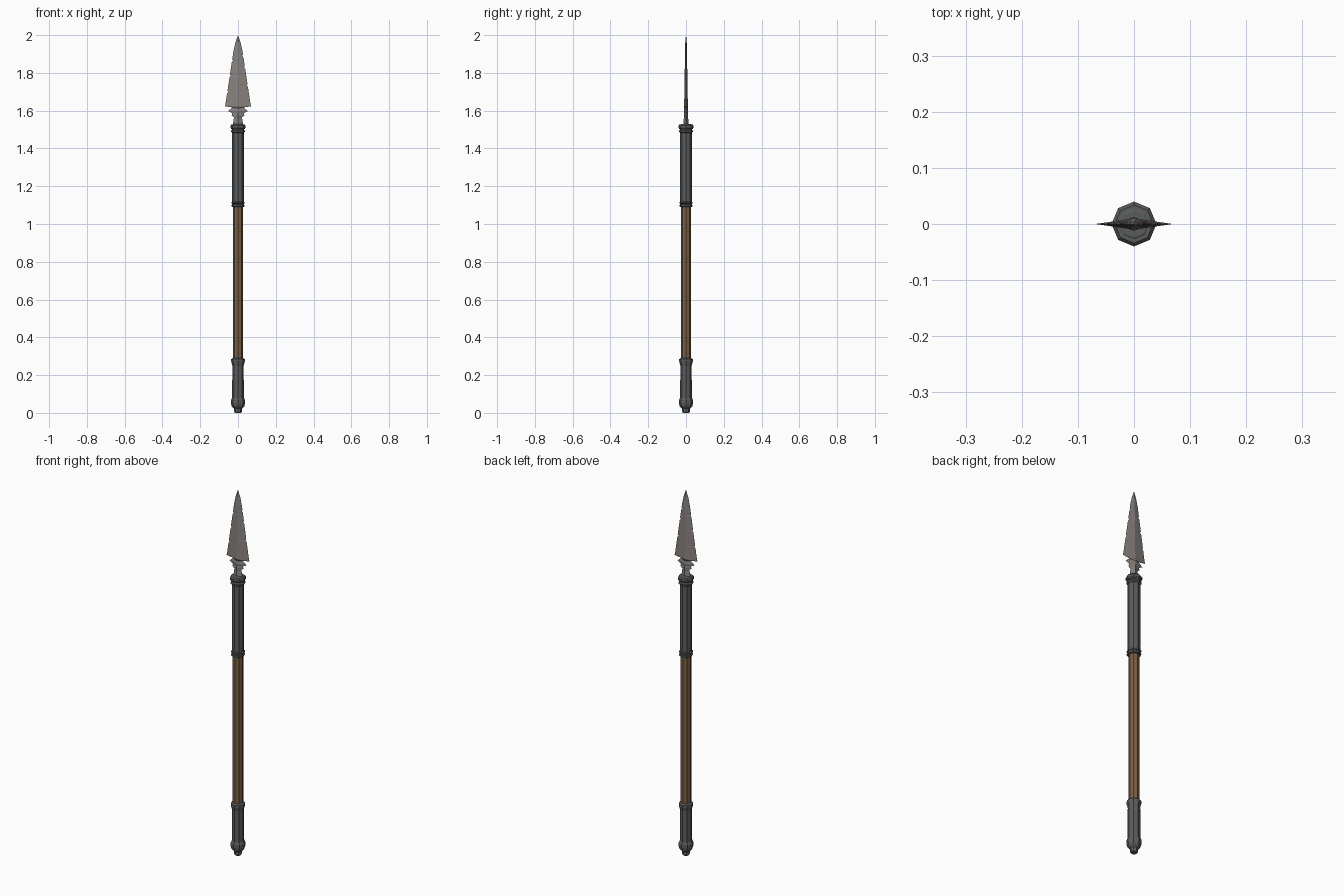
import bpy, bmesh, math

if "Cube" in bpy.data.objects:
    bpy.data.objects.remove(bpy.data.objects["Cube"])


def material(name, rgb):
    m = bpy.data.materials.new(name)
    m.diffuse_color = (*rgb, 1)
    m.use_nodes = True
    m.node_tree.nodes["Principled BSDF"].inputs["Base Color"].default_value = m.diffuse_color
    return m


steel = material("worn steel", (0.25, 0.225, 0.21))
iron = material("dark iron", (0.105, 0.11, 0.108))
wood = material("brown wood", (0.20, 0.115, 0.058))


def finish(bm, name, mat):
    bmesh.ops.recalc_face_normals(bm, faces=bm.faces)
    me = bpy.data.meshes.new(name)
    bm.to_mesh(me)
    bm.free()
    me.materials.append(mat)
    ob = bpy.data.objects.new(name, me)
    bpy.context.collection.objects.link(ob)
    return ob


def lathe(name, profile, mat, n=8):
    """Eight-sided turned part from (radius, z) points, capped at both ends."""
    bm = bmesh.new()
    rings = [[bm.verts.new((r * math.cos(2 * math.pi * i / n),
                            r * math.sin(2 * math.pi * i / n), z))
              for i in range(n)] for r, z in profile]
    for a, b in zip(rings, rings[1:]):
        for i in range(n):
            j = (i + 1) % n
            bm.faces.new((a[i], a[j], b[j], b[i]))
    bm.faces.new(rings[0])
    bm.faces.new(rings[-1])
    return finish(bm, name, mat)


def ring(name, z, h, r):
    """Bevelled band around the shaft."""
    c = h * 0.28
    lathe(name, [(r - 0.006, z), (r, z + c), (r, z + h - c), (r - 0.006, z + h)], iron)


# Wooden shaft
lathe("shaft", [(0.0265, 0.25), (0.0265, 1.12)], wood)

# Butt cap with flared foot
lathe("butt_cap", [(0.016, 0.0), (0.02, 0.006), (0.02, 0.022), (0.033, 0.034),
                   (0.037, 0.05), (0.037, 0.068), (0.031, 0.08),
                   (0.030, 0.25), (0.036, 0.272), (0.036, 0.284), (0.028, 0.29)], iron)

# Upper socket and its bands
lathe("socket", [(0.0305, 1.09), (0.0305, 1.50), (0.033, 1.525), (0.024, 1.53)], iron)
for i, (z, h, r) in enumerate([(1.09, 0.014, 0.035), (1.106, 0.014, 0.035),
                               (1.482, 0.018, 0.037), (1.502, 0.026, 0.040)]):
    ring("socket_band_%d" % (i + 1), z, h, r)

# Blade: half outline (x, z), ridge height z and ridge half thickness
base = [(0.029, 1.515, 1.515, 0.013), (0.021, 1.565, 1.555, 0.012),
        (0.034, 1.575, 1.575, 0.011), (0.030, 1.586, 1.588, 0.011),
        (0.052, 1.598, 1.598, 0.0105), (0.029, 1.617, 1.612, 0.010),
        (0.069, 1.623, 1.622, 0.010), (0.064, 1.65, 1.65, 0.0095)]
tip = [(0.024, 1.915, 1.915, 0.005), (0.014, 1.96, 1.96, 0.004)]
nicks = {-1: (1.70, 1.785, 1.865), 1: (1.735, 1.83, 1.89)}


def edge_x(z):
    return 0.064 + (0.024 - 0.064) * (z - 1.65) / (1.915 - 1.65)


bm = bmesh.new()
for side in (-1, 1):
    rows = list(base)
    for z in nicks[side]:  # chipped cutting edge
        for dz, cut in ((-0.009, 0), (0.001, 0.006), (0.005, 0)):
            t = 0.0095 - 0.0045 * (z + dz - 1.65) / 0.265
            rows.append((edge_x(z + dz) - cut, z + dz, z + dz, t))
    rows += tip + [(0.0005, 1.998, 2.0, 0.0005)]
    edge = [bm.verts.new((side * x, 0, z)) for x, z, _, _ in rows]
    for face in (-1, 1):
        mid = [bm.verts.new((0, face * t, rz)) for _, _, rz, t in rows]
        for k in range(len(rows) - 1):
            bm.faces.new((mid[k], edge[k], edge[k + 1], mid[k + 1]))
bmesh.ops.remove_doubles(bm, verts=bm.verts, dist=0.0002)
finish(bm, "blade", steel)
